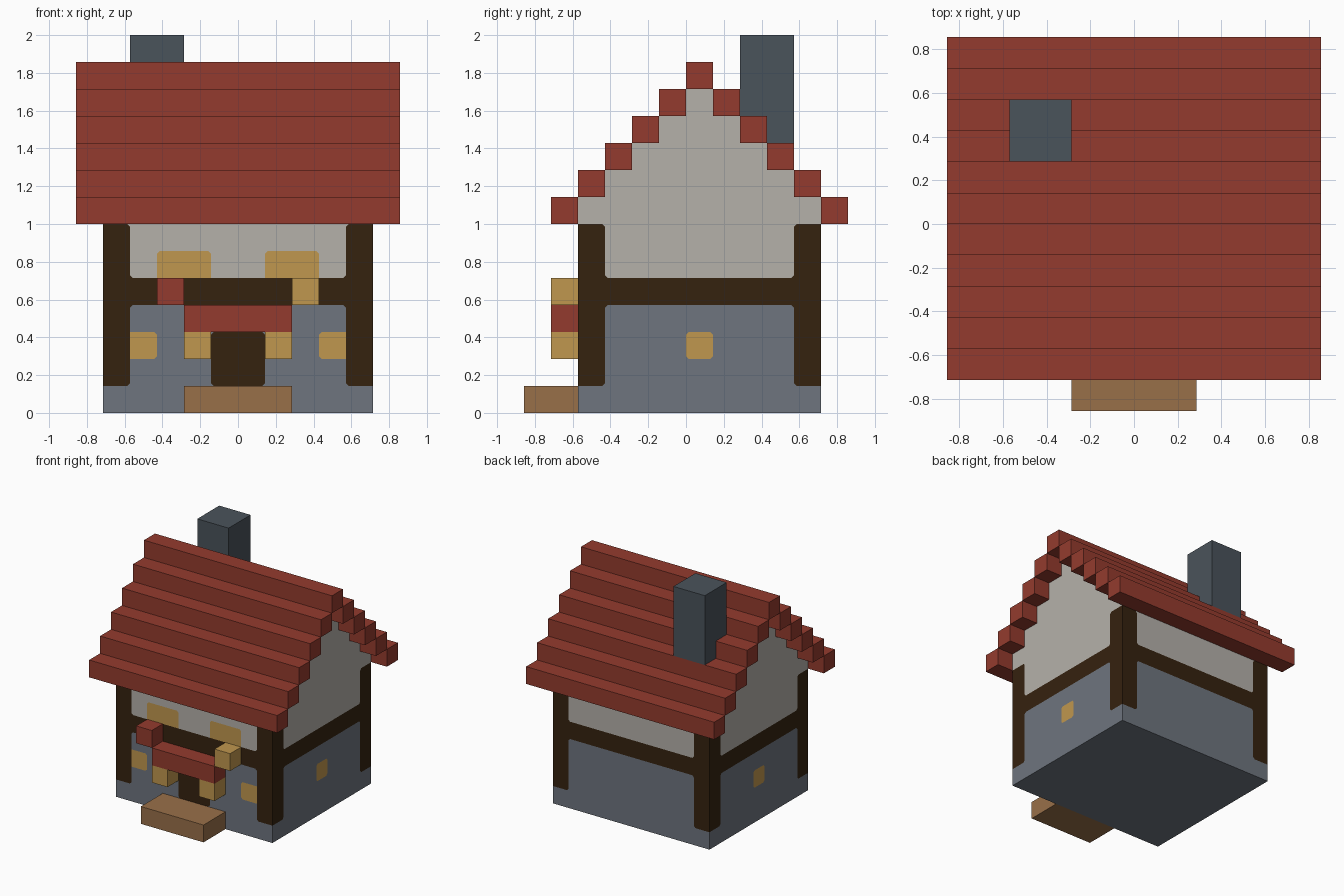
import bpy
import bmesh
from mathutils import Vector

U = 1 / 7  # one building block

if "Cube" in bpy.data.objects:
    bpy.data.objects.remove(bpy.data.objects["Cube"], do_unlink=True)


def make_material(name, hex_colour):
    srgb = [int(hex_colour[i:i + 2], 16) / 255 for i in (0, 2, 4)]
    linear = [((c + 0.055) / 1.055) ** 2.4 for c in srgb] + [1]
    mat = bpy.data.materials.new(name)
    mat.use_nodes = True
    mat.diffuse_color = linear
    bsdf = next(n for n in mat.node_tree.nodes if n.type == "BSDF_PRINCIPLED")
    bsdf.inputs["Base Color"].default_value = linear
    return mat


stone = make_material("grey stone", "6E757F")
plaster = make_material("pale plaster", "B5B1AA")
timber = make_material("dark timber", "35220F")
gold = make_material("golden light", "C0974E")
red = make_material("red tile", "943B2E")
slate = make_material("dark slate", "4A535B")
wood = make_material("light wood", "997049")


def add_object(name, bm, materials):
    mesh = bpy.data.meshes.new(name)
    bm.to_mesh(mesh)
    bm.free()
    for mat in materials:
        mesh.materials.append(mat)
    obj = bpy.data.objects.new(name, mesh)
    bpy.context.collection.objects.link(obj)
    return obj


def box(name, x, y, z, mat):
    """Box between block coordinates, each given as (low, high)."""
    bm = bmesh.new()
    bmesh.ops.create_cube(bm, size=1)
    for v in bm.verts:
        v.co = [(r[1] if c > 0 else r[0]) * U for c, r in zip(v.co, (x, y, z))]
    return add_object(name, bm, [mat])


# House body: outer shell of a block grid, coloured by block position
STONE, PLASTER, TIMBER, GOLD = range(4)


def is_solid(cell):
    x, y, z = cell
    inset = max(0, z - 7)  # the gable narrows one block per course
    return -5 <= x < 5 and 0 <= z < 12 and -4 + inset <= y < 5 - inset


def wall_colour(cell, normal):
    x, y, z = cell
    front = normal.y < -0.5
    side = abs(normal.x) > 0.5
    if z < 1 or abs(normal.z) > 0.5:
        return STONE if z < 7 else PLASTER
    if z < 7 and ((x in (-5, 4) and y in (-4, 4)) or z == 4):
        return TIMBER
    if front and x in (-1, 0) and z < 3:
        return TIMBER  # door
    if z == 2 and ((front and x in (-4, 3)) or (side and y == 0)):
        return GOLD  # lower windows
    if z == 5 and front and x in (-3, -2, 1, 2):
        return GOLD  # upper windows
    return STONE if z < 4 else PLASTER


def build_body():
    bm = bmesh.new()
    corners = {}

    def corner(p):
        key = tuple(round(c) for c in p)
        if key not in corners:
            corners[key] = bm.verts.new(Vector(key) * U)
        return corners[key]

    axes = [Vector((1, 0, 0)), Vector((0, 1, 0)), Vector((0, 0, 1))]
    cells = [(x, y, z) for x in range(-5, 5) for y in range(-4, 5)
             for z in range(12) if is_solid((x, y, z))]
    for cell in cells:
        middle = Vector(cell) + Vector((0.5, 0.5, 0.5))
        for i, axis in enumerate(axes):
            for sign in (1, -1):
                normal = axis * sign
                if is_solid(tuple(round(c) for c in Vector(cell) + normal)):
                    continue
                a = axes[(i + 1) % 3] / 2
                b = axes[(i + 2) % 3] / 2 * sign
                c = middle + normal / 2
                face = bm.faces.new([corner(p) for p in
                                     (c - a - b, c + a - b, c + a + b, c - a + b)])
                face.material_index = wall_colour(cell, normal)
    bm.normal_update()

    # Clip the corner wherever one painted area meets three faces of another
    clipped, majority = [], {}
    for v in bm.verts:
        faces = list(v.link_faces)
        if len(faces) != 4 or any(f.normal.dot(faces[0].normal) < 0.9 for f in faces):
            continue
        tones = [f.material_index for f in faces]
        common = max(tones, key=tones.count)
        if tones.count(common) == 3:
            clipped.append(v)
            majority[tuple(round(c, 3) for c in v.co)] = common
    result = bmesh.ops.bevel(bm, geom=clipped, offset=0.1 * U, segments=1,
                             offset_type="OFFSET", affect="VERTICES", profile=0.5)
    for f in result["faces"]:
        key = tuple(round(c, 3) for c in f.calc_center_median())
        if key in majority:
            f.material_index = majority[key]
    add_object("house_body", bm, [stone, plaster, timber, gold])


build_body()

# Stepped roof: mirrored courses and a ridge
for i in range(5):
    height = (7 + i, 8 + i)
    box(f"front_roof_course_{i + 1}", (-6, 6), (i - 5, i - 4), height, red)
    box(f"back_roof_course_{i + 1}", (-6, 6), (5 - i, 6 - i), height, red)
box("roof_ridge", (-6, 6), (0, 1), (12, 13), red)

# Chimney
box("chimney", (-4, -2), (2, 4), (10, 14), slate)

# Entrance
box("door_step", (-2, 2), (-6, -4), (0, 1), wood)
box("door_canopy", (-2, 2), (-5, -4), (3, 4), red)
box("right_lantern", (-2, -1), (-5, -4), (2, 3), gold)
box("left_lantern", (1, 2), (-5, -4), (2, 3), gold)
box("red_window_box", (-3, -2), (-5, -4), (4, 5), red)
box("gold_window_box", (2, 3), (-5, -4), (4, 5), gold)
